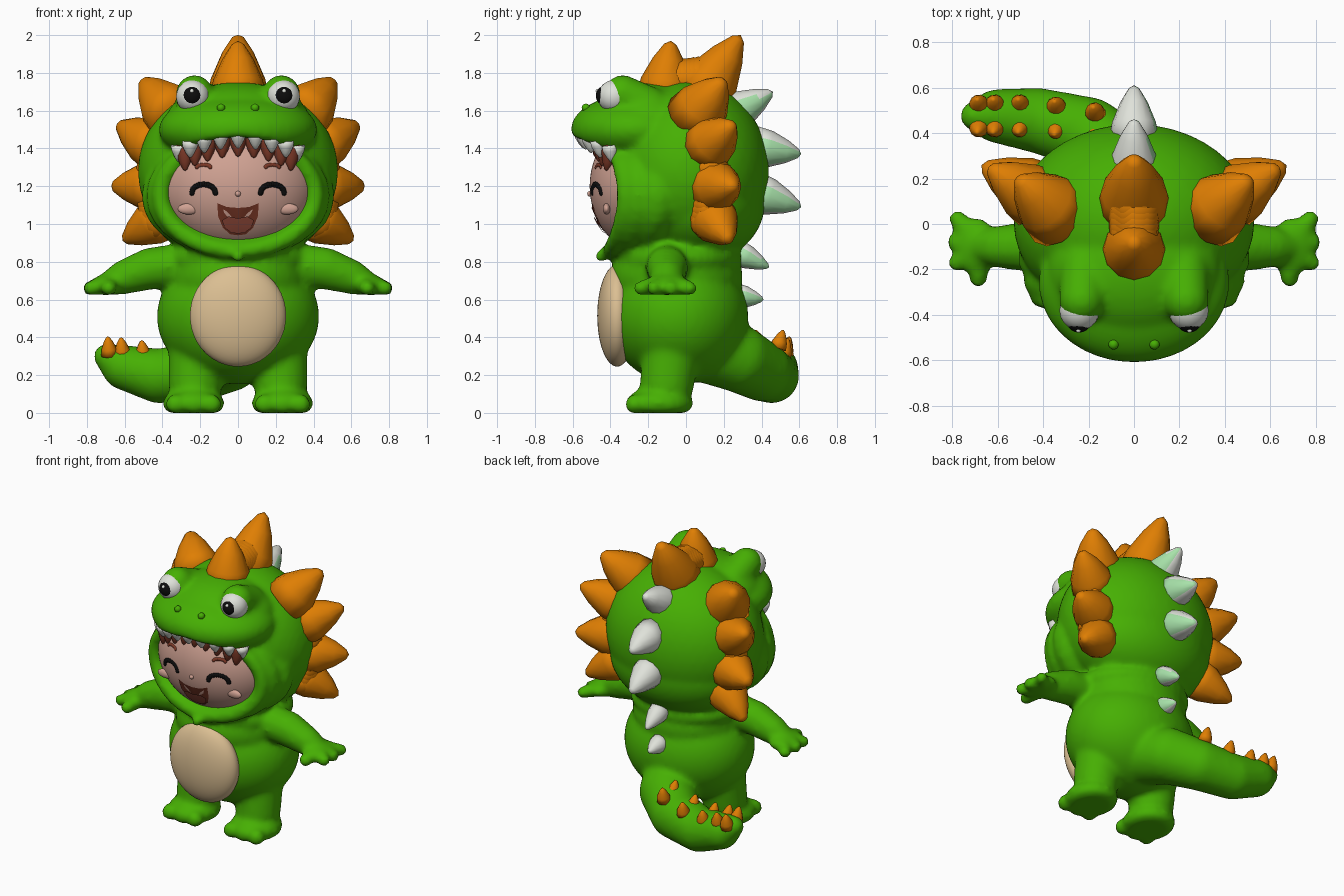
import bpy, bmesh, math
from mathutils import Vector, Matrix

cube = bpy.data.objects.get("Cube")
if cube:
    bpy.data.objects.remove(cube)

def material(name, rgb):
    m = bpy.data.materials.new(name)
    m.use_nodes = True
    m.diffuse_color = (*rgb, 1)
    m.node_tree.nodes["Principled BSDF"].inputs["Base Color"].default_value = (*rgb, 1)
    return m

GREEN = material("suit green", (0.062, 0.43, 0.001))
ORANGE = material("spike orange", (0.74, 0.21, 0.001))
SKIN = material("skin", (0.63, 0.36, 0.29))
BELLY = material("belly cream", (0.71, 0.52, 0.29))
WHITE = material("off white", (0.74, 0.76, 0.7))
MINT = material("pale green", (0.39, 0.76, 0.4))
BROWN = material("dark red brown", (0.2, 0.04, 0.02))
TONGUE = material("tongue red", (0.34, 0.08, 0.05))
BLACK = material("black", (0.004, 0.004, 0.004))

def finish(bm, name, *mats):
    bmesh.ops.recalc_face_normals(bm, faces=bm.faces)
    me = bpy.data.meshes.new(name)
    bm.to_mesh(me)
    bm.free()
    for m in mats:
        me.materials.append(m)
    for p in me.polygons:
        p.use_smooth = True
    ob = bpy.data.objects.new(name, me)
    bpy.context.collection.objects.link(ob)
    return ob

def ball(bm, c, r, detail=3):
    r = (r, r, r) if isinstance(r, (int, float)) else r
    mat = Matrix.Translation(c) @ Matrix.Diagonal((*r, 1))
    return bmesh.ops.create_icosphere(bm, subdivisions=detail, radius=1, matrix=mat)["verts"]

def chain(bm, pts, steps=6, detail=2):
    """Overlapping balls along a path of (x, y, z, radius)."""
    for a, b in zip(pts, pts[1:]):
        for i in range(steps + 1):
            p = Vector(a).lerp(Vector(b), i / steps)
            ball(bm, p[:3], p[3], detail)

def flip(p, s):
    return (p[0] * s, *p[1:])

def spike(bm, base, tip, r, sides=12):
    """Blunt cone from base to tip."""
    base, tip = Vector(base), Vector(tip)
    axis = tip - base
    rot = axis.to_track_quat('Z', 'Y')
    angles = [math.tau * i / sides for i in range(sides)]
    rings = []
    for t, k in ((0, 1), (0.35, 0.88), (0.7, 0.55), (0.94, 0.22)):
        rings.append([bm.verts.new(base + axis * t + rot @ Vector(
            (math.cos(a) * r * k, math.sin(a) * r * k, 0))) for a in angles])
    top = bm.verts.new(tip)
    bm.faces.new(rings[0])
    for i in range(sides):
        j = (i + 1) % sides
        for lo, hi in zip(rings, rings[1:]):
            bm.faces.new((lo[i], lo[j], hi[j], hi[i]))
        bm.faces.new((rings[-1][i], rings[-1][j], top))

def lip_z(x):
    return 1.46 - 0.1 * (x / 0.36) ** 2

def face_y(x, z):
    return -0.2 - 0.31 * math.sqrt(max(0, 1 - (x / 0.42) ** 2 - ((z - 1.2) / 0.36) ** 2))

# Suit: head, nape, cheeks, body, chest, neck and snout bridge, later fused into one skin
bm = bmesh.new()
for c, r in (((0, 0.01, 1.28), (0.53, 0.43, 0.48)), ((0, 0.06, 1.12), (0.48, 0.36, 0.33)),
             ((0, -0.12, 1.15), (0.47, 0.28, 0.33)), ((0, -0.04, 0.51), (0.43, 0.37, 0.36)),
             ((0, -0.05, 0.72), (0.37, 0.35, 0.25)), ((0, -0.04, 0.82), (0.39, 0.34, 0.14)),
             ((0, -0.2, 1.55), (0.38, 0.3, 0.2))):
    ball(bm, c, r, 4)
for v in ball(bm, (0, -0.26, 1.5), (0.42, 0.35, 0.19), 4):
    v.co.z = max(v.co.z, lip_z(v.co.x))
# Hood rim, thickening backwards, and toggle
for rx, rz, y, r in ((0.41, 0.29, -0.32, 0.05), (0.415, 0.265, -0.25, 0.075), (0.415, 0.24, -0.15, 0.1)):
    chain(bm, [(rx * math.cos(a), y - 0.075 * math.sin(a) ** 2, 1.15 + rz * math.sin(a), r)
               for a in (math.tau * i / 32 for i in range(33))], 2)
ball(bm, (0, -0.45, 0.83), 0.035)
# Tail
chain(bm, [(0, 0.1, 0.36, 0.2), (-0.05, 0.27, 0.29, 0.18), (-0.2, 0.4, 0.22, 0.16),
           (-0.42, 0.455, 0.195, 0.145), (-0.6, 0.475, 0.24, 0.12), (-0.7, 0.475, 0.3, 0.065)], 8, 3)
for s in (1, -1):
    # Brow bulge, arm, palm, fingers
    chain(bm, [(s * 0.23, -0.335, 1.69, 0.1), (s * 0.22, -0.2, 1.62, 0.11)], 4, 3)
    arm = [(0.3, -0.1, 0.78, 0.12), (0.46, -0.1, 0.765, 0.115),
           (0.6, -0.1, 0.72, 0.095), (0.7, -0.1, 0.68, 0.06)]
    chain(bm, [flip(p, s) for p in arm])
    ball(bm, (s * 0.69, -0.1, 0.68), (0.09, 0.13, 0.055))
    for x, y in ((0.775, 0.02), (0.785, -0.08), (0.78, -0.17), (0.685, -0.24)):
        chain(bm, [flip((0.67, -0.1, 0.685, 0.06), s), flip((x, y, 0.66, 0.042), s)])
    # Leg, foot, toes
    chain(bm, [flip((0.21, -0.07, 0.4, 0.16), s), flip((0.225, -0.1, 0.16, 0.145), s)], 6, 3)
    ball(bm, (s * 0.235, -0.14, 0.05), (0.165, 0.18, 0.09))
    for x in (0.14, 0.235, 0.33):
        ball(bm, (s * x, -0.27, 0.045), 0.055)
# Flat soles
for v in bm.verts:
    v.co.z = max(v.co.z, 0)
suit = finish(bm, "suit", GREEN)
fuse = suit.modifiers.new("fuse", 'REMESH')
fuse.mode = 'VOXEL'
fuse.voxel_size = 0.018
fuse.use_smooth_shade = True
soft = suit.modifiers.new("soften", 'SMOOTH')
soft.iterations = 8

# Belly patch
bm = bmesh.new()
ball(bm, (0, -0.365, 0.515), (0.255, 0.105, 0.27), 4)
finish(bm, "belly_patch", BELLY)
# Face with nose and cheeks
bm = bmesh.new()
ball(bm, (0, -0.2, 1.2), (0.42, 0.31, 0.36), 5)
ball(bm, (0, face_y(0, 1.16), 1.16), 0.015)
for x in (0.26, -0.26):
    ball(bm, (x, face_y(x, 1.08), 1.08), (0.06, 0.02, 0.03))
finish(bm, "face", SKIN)
# Mouth and tongue: thin mirrored patches laid on the face
for name, mat, lift, half in (
        ("mouth", BROWN, 0.006, [(0, 1.085), (0.06, 1.09), (0.11, 1.11), (0.105, 1.04),
                                 (0.08, 0.98), (0.04, 0.945), (0, 0.94)]),
        ("tongue", TONGUE, 0.013, [(0, 1.03), (0.05, 1.04), (0.085, 1.02), (0.07, 0.98),
                                   (0.035, 0.953), (0, 0.95)])):
    bm = bmesh.new()
    outline = half + [(-x, z) for x, z in half[-2:0:-1]]
    hub, *ring = [bm.verts.new((x, face_y(x, z) - lift, z)) for x, z in [(0, 1)] + outline]
    for a, b in zip(ring, ring[1:] + ring[:1]):
        bm.faces.new((hub, a, b))
    finish(bm, name, mat)
# Closed smiling eyes and brows
for label, mat, cz, rx, rz, size in (("smiling_eyes", BLACK, 1.165, 0.062, 0.045, 0.017),
                                     ("brows", BROWN, 1.3, 0.035, 0.012, 0.013)):
    bm = bmesh.new()
    for s in (1, -1):
        arc = [(s * (0.18 + rx * math.cos(a)), cz + rz * math.sin(a))
               for a in (math.pi * i / 8 for i in range(9))]
        chain(bm, [(x, face_y(x, z) + 0.007, z, size) for x, z in arc], 2)
    finish(bm, label, mat)
# Teeth and the dark fringe behind them
bm, fringe = bmesh.new(), bmesh.new()
for i in range(-4, 5):
    x, y = 0.36 * math.sin(i * 0.26), -0.25 - 0.3 * math.cos(i * 0.26)
    z = lip_z(x)
    spike(bm, (x, y, z + 0.03), (x, y + 0.01, z - 0.06), 0.045)
    x *= 0.9
    spike(fringe, (x, face_y(x, z - 0.03), z + 0.03), (x, face_y(x, z - 0.1) - 0.004, z - 0.105), 0.055)
finish(bm, "teeth", WHITE)
finish(fringe, "fringe", BROWN)

for s, side in ((1, "left"), (-1, "right")):
    # Hood eye and nostril
    c = Vector((s * 0.24, -0.38, 1.675))
    d = Vector((s * 0.05, -0.99, 0.1)).normalized()
    for label, mat, pos, r in (("eyeball", WHITE, c, 0.088), ("pupil", BLACK, c + d * 0.043, 0.055),
                               ("eye_glint", WHITE, c + d * 0.088 + Vector((0, 0, 0.02)), 0.011),
                               ("nostril", GREEN, (s * 0.09, -0.53, 1.615), 0.022)):
        bm = bmesh.new()
        ball(bm, pos, r)
        finish(bm, f"{side}_{label}", mat)
    # Orange side frill on a joining ridge
    bm = bmesh.new()
    chain(bm, [flip(p, s) for p in ((0.42, 0.12, 1.02, 0.105), (0.445, 0.13, 1.2, 0.105),
                                    (0.43, 0.12, 1.4, 0.105), (0.35, 0.08, 1.56, 0.11))])
    for base, tip, r in (((0.33, 0.04, 1.56), (0.51, 0.2, 1.765), 0.16),
                         ((0.41, 0.1, 1.4), (0.64, 0.25, 1.53), 0.145),
                         ((0.41, 0.13, 1.2), (0.67, 0.26, 1.2), 0.145),
                         ((0.38, 0.13, 1.05), (0.61, 0.23, 0.91), 0.135)):
        spike(bm, flip(base, s), flip(tip, s), r)
    finish(bm, f"{side}_frill", ORANGE)

# Orange crest with a filled valley
bm = bmesh.new()
spike(bm, (0, -0.12, 1.65), (0, -0.08, 1.97), 0.15)
spike(bm, (0, 0.06, 1.64), (0, 0.29, 2.0), 0.165)
chain(bm, [(0, -0.06, 1.76, 0.11), (0, 0.09, 1.77, 0.12)])
finish(bm, "crest", ORANGE)
# Pale back spikes, tinted on their left faces
bm = bmesh.new()
for y0, z0, y1, z1, r in ((0.22, 1.57, 0.46, 1.7, 0.11), (0.36, 1.41, 0.61, 1.37, 0.11),
                          (0.36, 1.17, 0.61, 1.09, 0.11), (0.27, 0.85, 0.44, 0.77, 0.07),
                          (0.27, 0.62, 0.41, 0.6, 0.065)):
    spike(bm, (0, y0, z0), (0, y1, z1), r)
for p in finish(bm, "back_spikes", WHITE, MINT).data.polygons:
    p.material_index = int(p.normal.x > 0.3 and p.normal.z < 0.4)
# Two rows of small tail spikes
bm = bmesh.new()
for x, z in ((-0.68, 0.325), (-0.61, 0.32), (-0.5, 0.305), (-0.34, 0.315), (-0.17, 0.36)):
    for side in (-1, 1):
        y = 0.475 + side * 0.055 - max(0, x + 0.4) * 0.15
        spike(bm, (x, y - side * 0.01, z - 0.02), (x - 0.01, y + side * 0.02, z + 0.08), 0.046)
finish(bm, "tail_spikes", ORANGE)
